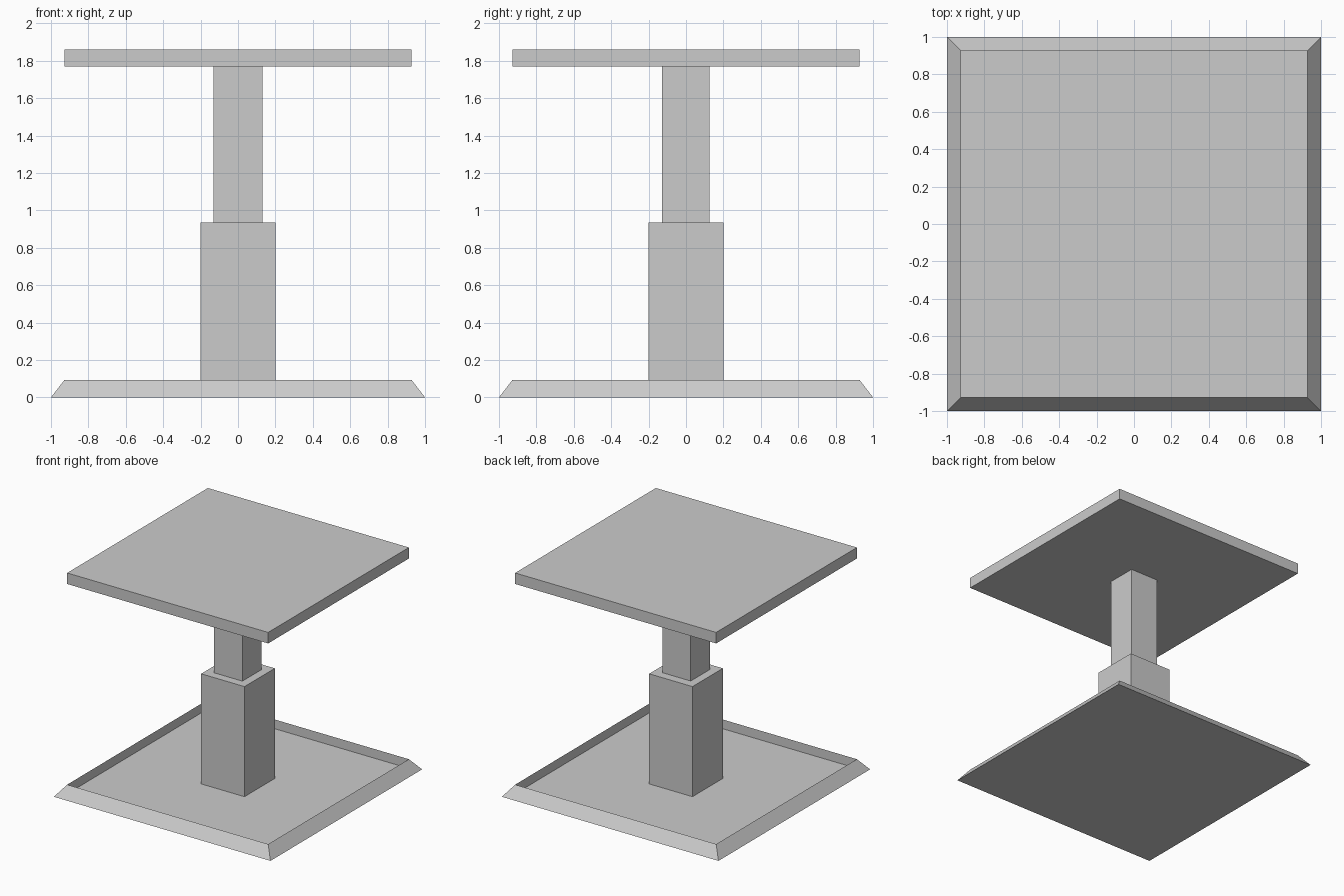
import bpy, bmesh

if "Cube" in bpy.data.objects:
    bpy.data.objects.remove(bpy.data.objects["Cube"])


def finish(name, bm):
    mesh = bpy.data.meshes.new(name)
    bmesh.ops.recalc_face_normals(bm, faces=bm.faces[:])
    bm.to_mesh(mesh)
    bm.free()
    obj = bpy.data.objects.new(name, mesh)
    bpy.context.collection.objects.link(obj)
    return obj


def box_bm(lo, hi):
    bm = bmesh.new()
    bmesh.ops.create_cube(bm, size=1)
    for v in bm.verts:
        v.co = [lo[i] if v.co[i] < 0 else hi[i] for i in range(3)]
    return bm


RIM, FLOOR, BASE_TOP = 0.928, 0.016, 0.093
POST_TOP, PLATE_BOTTOM, PLATE_TOP = 0.935, 1.768, 1.86

# Base tray: sloped outer sides, sharp rim, recessed floor
bm = box_bm((-1, -1, 0), (1, 1, BASE_TOP))
for v in bm.verts:
    if v.co.z > 0.01:
        v.co.x *= RIM
        v.co.y *= RIM
bm.normal_update()
top = [f for f in bm.faces if f.normal.z > 0.9]
floor = bmesh.ops.extrude_discrete_faces(bm, faces=top)["faces"][0]
for v in floor.verts:
    v.co.z = FLOOR
finish("base_tray", bm)

# Two-stage column and table top
finish("lower_column", box_bm((-0.2, -0.2, FLOOR), (0.2, 0.2, POST_TOP)))
finish("upper_column", box_bm((-0.132, -0.129, POST_TOP), (0.131, 0.126, PLATE_BOTTOM)))
finish("top_plate", box_bm((-RIM, -RIM, PLATE_BOTTOM), (RIM, RIM, PLATE_TOP)))
